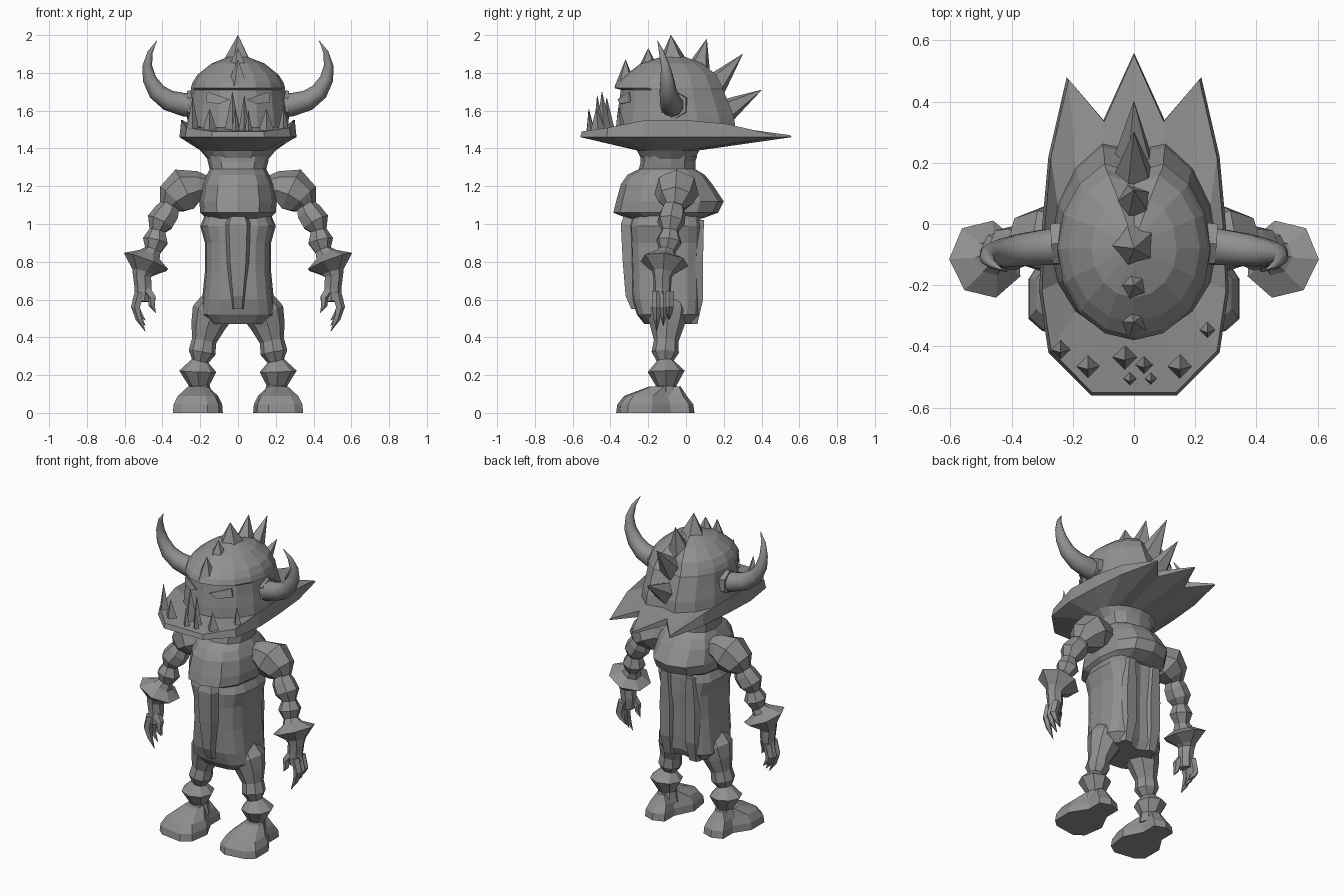
import bpy, bmesh, math
from mathutils import Vector

default_cube = bpy.data.objects.get("Cube")
if default_cube:
    bpy.data.objects.remove(default_cube, do_unlink=True)

stone = bpy.data.materials.new("stone grey")
stone.use_nodes = True
grey = (0.28, 0.28, 0.28, 1)
stone.diffuse_color = grey
stone.node_tree.nodes["Principled BSDF"].inputs["Base Color"].default_value = grey


def loft(name, rings, side=1, smooth=False, closed=True):
    """Skin a stack of equally sized rings and cap both ends."""
    bm = bmesh.new()
    loops = [[bm.verts.new((p[0] * side, p[1], p[2])) for p in ring] for ring in rings]
    count = len(loops[0])
    for low, high in zip(loops, loops[1:]):
        for i in range(count):
            j = (i + 1) % count
            bm.faces.new((low[i], low[j], high[j], high[i]))
    if closed:
        bm.faces.new(loops[0])
        bm.faces.new(loops[-1])
    bmesh.ops.remove_doubles(bm, verts=bm.verts, dist=0.0005)
    bmesh.ops.recalc_face_normals(bm, faces=bm.faces)
    mesh = bpy.data.meshes.new(name)
    bm.to_mesh(mesh)
    bm.free()
    mesh.materials.append(stone)
    for face in mesh.polygons:
        face.use_smooth = smooth
    obj = bpy.data.objects.new(name, mesh)
    bpy.context.collection.objects.link(obj)
    return obj


def tube(name, path, sides=7, side=1, smooth=False):
    """Sweep a polygon along points given as x, y, z, radius."""
    centres = [Vector(p[:3]) for p in path]
    last = len(path) - 1
    rings = []
    for k, (*_, radius) in enumerate(path):
        axis = (centres[min(k + 1, last)] - centres[max(k - 1, 0)]).normalized()
        u = axis.cross(Vector((0, 1, 0)))
        if u.length < 0.3:
            u = axis.cross(Vector((1, 0, 0)))
        u.normalize()
        v = axis.cross(u)
        turns = [math.tau * i / sides for i in range(sides)]
        rings.append([centres[k] + radius * (u * math.cos(a) + v * math.sin(a)) for a in turns])
    return loft(name, rings, side, smooth)


def spike(name, base, tip, radius, sides=4):
    return tube(name, [(*base, radius), (*tip, 0.001)], sides)


def mirrored(half):
    """Complete a ring from its front-to-back half."""
    return half + [(-x, y, z) for x, y, z in half[-2:0:-1]]


def oval(z, width, front, back, square=1.0, groove=0.0, steps=8, middle=-0.08):
    half = []
    for i in range(steps + 1):
        a = math.pi * i / steps
        s, c = math.sin(a), math.cos(a)
        reach = middle - front if c > 0 else back - middle
        y = middle - math.copysign(abs(c) ** square, c) * reach
        if i == steps:
            y -= groove
        half.append((width * max(s, 0) ** square if 0 < i < steps else 0, y, z))
    return mirrored(half)


# Head: wide jaw and spiked brim flowing up into the skull
brim = [(0, -.56), (.14, -.56), (.28, -.42), (.31, -.22), (.3, 0),
        (.28, .22), (.22, .48), (.1, .34), (0, .56)]
lip = [1.49, 1.49, 1.51, 1.55, 1.55, 1.53, 1.47, 1.5, 1.47]
lower = mirrored([(x, y, 1.46) for x, y in brim])
upper = mirrored([(x * .97, y * .985, z) for (x, y), z in zip(brim, lip)])
skull = [(1.51, .27, -.37, .29), (1.57, .265, -.365, .28), (1.64, .255, -.355, .25),
         (1.71, .25, -.345, .22), (1.72, .25, -.38, .22), (1.75, .24, -.365, .2),
         (1.79, .215, -.32, .18), (1.85, .14, -.24, .1), (1.885, .05, -.13, .0)]
head_rings = [oval(1.33, .15, -.23, .04), oval(1.39, .2, -.26, .07), lower, upper]
head_rings += [oval(*row, groove=.05) for row in skull]
loft("head", head_rings)

# Crest of spikes along the crown
crest = [((-.32, 1.73), (-.32, 1.87), .06), ((-.2, 1.8), (-.2, 1.93), .07),
         ((-.07, 1.86), (-.08, 2.0), .08), ((.06, 1.8), (.11, 1.98), .075),
         ((.14, 1.72), (.3, 1.9), .075), ((.18, 1.58), (.4, 1.71), .08)]
for (y, z), (tip_y, tip_z), radius in crest:
    spike("crest_spike", (0, y, z), (0, tip_y, tip_z), radius, 5)

# Uneven lower teeth
teeth = [(-.15, -.465, 1.61, .04), (-.03, -.435, 1.7, .042), (-.013, -.505, 1.61, .022),
         (.033, -.46, 1.68, .03), (.055, -.505, 1.6, .02), (.15, -.465, 1.61, .042),
         (.24, -.345, 1.62, .03), (-.24, -.41, 1.67, .035)]
for x, y, top, radius in teeth:
    spike("tooth", (x, y, 1.49), (x, y - .01, top), radius)

# Chest collar and long torso
collar = [(1.36, .165, -.24, .06), (1.33, .16, -.24, .05), (1.29, .15, -.25, .05),
          (1.26, .165, -.31, .1), (1.21, .19, -.345, .14), (1.12, .205, -.37, .2),
          (1.06, .2, -.385, .17), (1.03, .17, -.31, .09)]
loft("chest", [oval(*row, square=.85, steps=6) for row in collar])
torso = [(1.06, .17, -.28, .08), (.99, .2, -.3, .09), (.9, .175, -.295, .09),
         (.75, .175, -.29, .085), (.6, .19, -.285, .085), (.52, .2, -.26, .08),
         (.47, .15, -.22, .05)]
loft("torso", [oval(*row, square=.65, groove=.03, steps=8) for row in torso])


# Hanging cloth strips, one wide in front and a pair behind
def strip(name, rows, inner, centre=0):
    rings = []
    for z, width, y in rows:
        rings.append([(centre - width, inner, z), (centre - width * .6, y, z),
                      (centre + width * .6, y, z), (centre + width, inner, z)])
    loft(name, rings)


strip("front_cloth", [(1.04, .06, -.33), (1.0, .08, -.345), (.8, .07, -.335),
                      (.62, .045, -.32), (.55, .035, -.29)], -.25)
for x in (-.09, .09):
    strip("back_cloth", [(1.02, .04, .095), (.8, .06, .09), (.6, .055, .09), (.47, .04, .06)], .03, x)

# Paired parts
sole = [(.1, -.33), (.16, -.37), (.3, -.35), (.345, -.31), (.345, -.18),
        (.28, -.08), (.28, .02), (.21, .045), (.14, .02), (.14, -.08), (.08, -.2)]
for side, word in ((1, "left"), (-1, "right")):
    # Horn sweeping out and up
    tube(word + "_horn", [(.2, -.07, 1.63, .065), (.28, -.075, 1.63, .062),
                          (.37, -.085, 1.655, .055), (.43, -.095, 1.7, .047),
                          (.47, -.1, 1.77, .036), (.48, -.11, 1.84, .025),
                          (.465, -.13, 1.91, .014), (.43, -.15, 1.97, .001)], 10, side, True)
    tube(word + "_horn_socket", [(.2, -.06, 1.63, .08), (.27, -.065, 1.63, .075)], 6, side)

    # Slanted eye plate under the brow
    eye = [(.045, -.355, 1.66), (.1, -.345, 1.635), (.17, -.293, 1.645), (.165, -.297, 1.7)]
    loft(word + "_eye", [eye, [(x, y - .007, z) for x, y, z in eye]], side)

    # Shoulder, beaded arm and flared cuff
    tube(word + "_shoulder", [(.15, -.05, 1.19, .06), (.21, -.05, 1.195, .085),
                              (.28, -.05, 1.18, .12), (.345, -.055, 1.13, .095),
                              (.37, -.06, 1.09, .05)], 7, side)
    tube(word + "_arm", [(.34, -.06, 1.13, .04), (.375, -.07, 1.06, .07),
                         (.41, -.08, 1.01, .075), (.425, -.085, .965, .045),
                         (.435, -.09, .91, .07), (.45, -.1, .86, .045),
                         (.465, -.11, .835, .06), (.483, -.115, .8, .13),
                         (.5, -.12, .745, .062), (.505, -.125, .72, .05),
                         (.5, -.125, .66, .047), (.505, -.13, .59, .042)], 7, side)

    # Claws and thumb
    for y, drop in ((-.155, 0), (-.12, .03), (-.09, .06)):
        tube(word + "_claw", [(.52, y, .64, .027), (.54, y, .56, .026),
                              (.525, y, .5 + drop / 2, .018), (.49, y, .43 + drop, .001)], 5, side)
    tube(word + "_thumb", [(.485, -.14, .65, .03), (.455, -.15, .61, .024),
                           (.455, -.155, .57, .018), (.435, -.155, .53, .001)], 5, side)

    # Leg with ringed knee and ankle
    tube(word + "_leg", [(.11, -.1, .6, .08), (.135, -.1, .53, .11), (.16, -.1, .46, .09),
                         (.18, -.105, .38, .065), (.19, -.11, .32, .072),
                         (.2, -.11, .275, .045), (.213, -.105, .22, .098),
                         (.205, -.105, .145, .055), (.205, -.105, .08, .07)], 8, side)

    # Broad faceted foot
    layers = [(0, 1, -.16), (.045, .97, -.16), (.09, .8, -.16), (.14, .4, -.11)]
    loft(word + "_foot", [[(.21 + (x - .21) * k, cy + (y + .16) * k, z) for x, y in sole]
                          for z, k, cy in layers], side)
